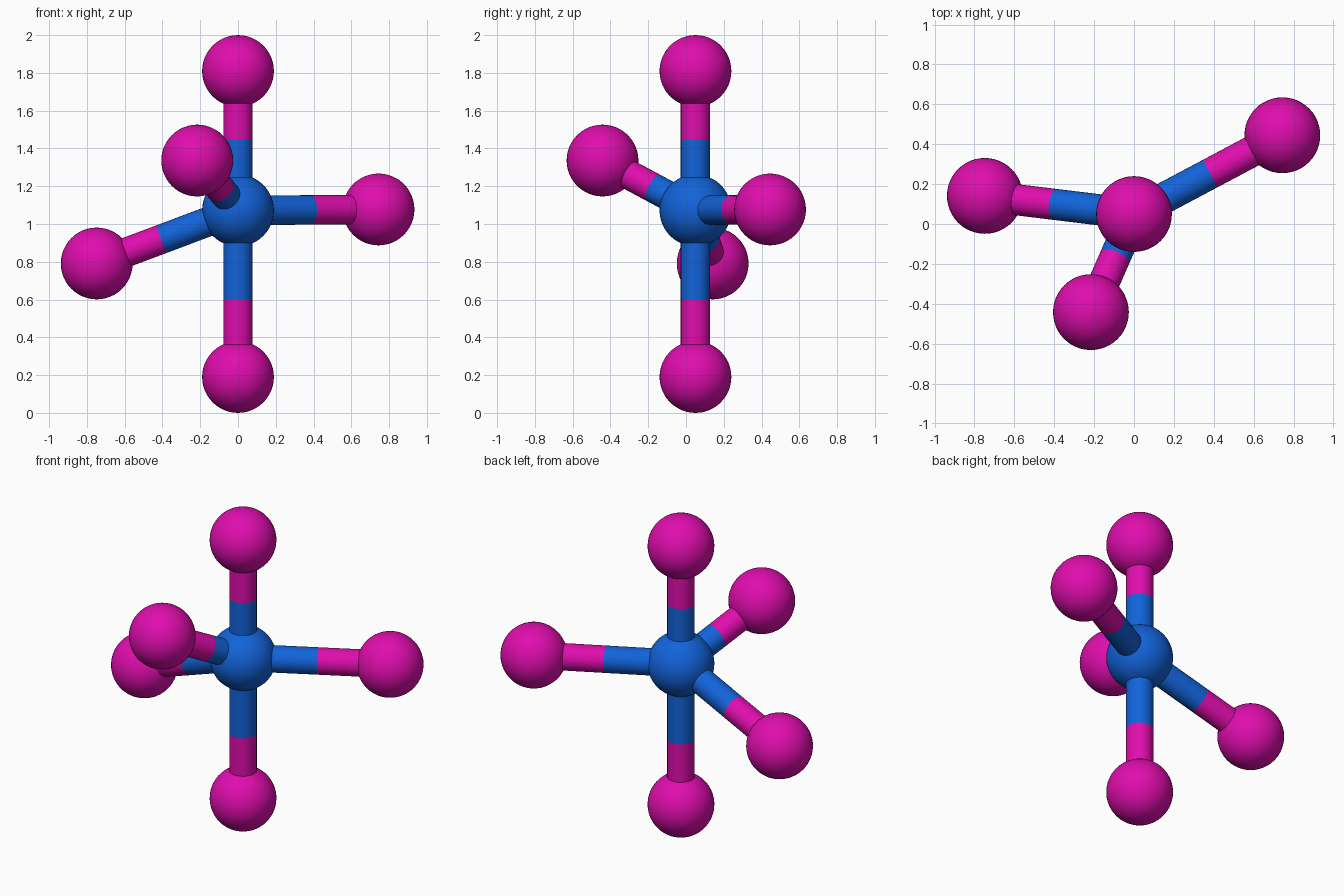
import bpy
import math
from mathutils import Vector

if "Cube" in bpy.data.objects:
    bpy.data.objects.remove(bpy.data.objects["Cube"])

ATOM_R, BOND_R = 0.19, 0.078


def material(name, rgb):
    m = bpy.data.materials.new(name)
    m.diffuse_color = (*rgb, 1)
    m.use_nodes = True
    m.node_tree.nodes["Principled BSDF"].inputs["Base Color"].default_value = m.diffuse_color
    return m


blue = material("blue", (0.006, 0.125, 0.70))
magenta = material("magenta", (0.74, 0.004, 0.42))


def finish(name, mat):
    ob = bpy.context.object
    ob.name = name
    ob.data.materials.append(mat)
    bpy.ops.object.shade_smooth_by_angle(angle=math.radians(40))
    return ob


def atom(name, pos, mat):
    bpy.ops.mesh.primitive_uv_sphere_add(segments=48, ring_count=24, radius=ATOM_R, location=pos)
    finish(name, mat)


def rod(name, a, b, mat):
    d = b - a
    bpy.ops.mesh.primitive_cylinder_add(vertices=32, radius=BOND_R, depth=d.length, location=(a + b) / 2)
    ob = finish(name, mat)
    ob.rotation_mode = 'QUATERNION'
    ob.rotation_quaternion = d.to_track_quat('Z', 'Y')


# Central atom
centre = Vector((0, 0.05, 1.072))
atom("centre_atom", centre, blue)

# Outer atoms: position and fraction of the bond that is blue
outer = {
    "top": ((0, 0.05, 1.81), 0.51),
    "bottom": ((0, 0.05, 0.19), 0.534),
    "right": ((0.744, 0.445, 1.077), 0.514),
    "left": ((-0.748, 0.141, 0.791), 0.534),
    "front": ((-0.216, -0.442, 1.336), 0.45),
}

# Each outer atom with its two-coloured bond
for label, (pos, split) in outer.items():
    end = Vector(pos)
    mid = centre.lerp(end, split)
    atom(label + "_atom", end, magenta)
    rod(label + "_bond_inner", centre, mid, blue)
    rod(label + "_bond_outer", mid, end, magenta)
